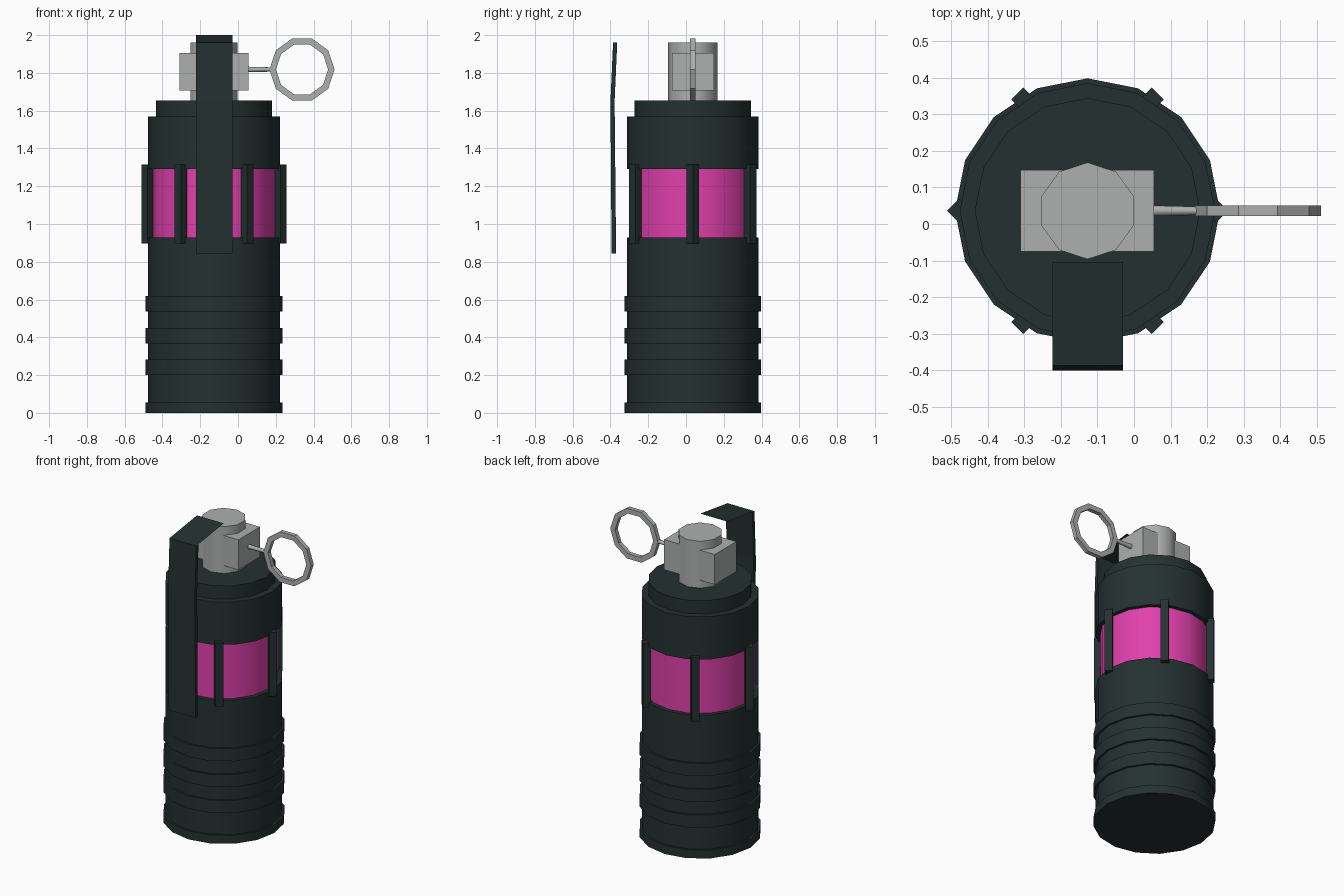
import bpy, bmesh, math
from mathutils import Matrix, Vector

if "Cube" in bpy.data.objects:
    bpy.data.objects.remove(bpy.data.objects["Cube"], do_unlink=True)


def material(name, rgb):
    m = bpy.data.materials.new(name)
    m.use_nodes = True
    m.diffuse_color = (*rgb, 1)
    m.node_tree.nodes["Principled BSDF"].inputs["Base Color"].default_value = (*rgb, 1)
    return m


DARK = material("dark green grey", (0.018, 0.03, 0.03))
PINK = material("magenta", (0.745, 0.051, 0.41))
STEEL = material("light grey", (0.42, 0.43, 0.43))
CX, CY = -0.127, 0.036
RING_Z = 1.818


def finish(name, bm, mat, matrix=Matrix(), smooth=0):
    bmesh.ops.recalc_face_normals(bm, faces=bm.faces)
    mesh = bpy.data.meshes.new(name)
    bm.to_mesh(mesh)
    bm.free()
    mesh.transform(matrix)
    mesh.materials.append(mat)
    obj = bpy.data.objects.new(name, mesh)
    bpy.context.collection.objects.link(obj)
    if smooth:
        bpy.ops.object.select_all(action="DESELECT")
        bpy.context.view_layer.objects.active = obj
        obj.select_set(True)
        bpy.ops.object.shade_smooth_by_angle(angle=math.radians(smooth))
    return obj


def lathe(name, profile, sides, mat, matrix, phase=0, closed=False, smooth=0):
    """Turn (radius, height) points about z; open profiles get flat end caps."""
    bm = bmesh.new()
    loops = []
    for r, z in profile:
        angles = [math.radians(phase) + math.tau * i / sides for i in range(sides)]
        loops.append([bm.verts.new((r * math.cos(a), r * math.sin(a), z)) for a in angles])
    pairs = list(zip(loops, loops[1:]))
    if closed:
        pairs.append((loops[-1], loops[0]))
    else:
        bm.faces.new(loops[0])
        bm.faces.new(loops[-1])
    for a, b in pairs:
        for i in range(sides):
            j = (i + 1) % sides
            bm.faces.new((a[i], a[j], b[j], b[i]))
    return finish(name, bm, mat, matrix, smooth)


def box(name, lo, hi, mat):
    lo, hi = Vector(lo), Vector(hi)
    bm = bmesh.new()
    bmesh.ops.create_cube(bm, size=1)
    return finish(name, bm, mat, Matrix.Translation((lo + hi) / 2) @ Matrix.Diagonal((*(hi - lo), 1)))


def extrude_x(name, points, x0, x1, mat, solid=True):
    """Carry a (y, z) outline across the width."""
    bm = bmesh.new()
    a, b = [[bm.verts.new((x, y, z)) for y, z in points] for x in (x0, x1)]
    n = len(points)
    for i in range(n if solid else n - 1):
        j = (i + 1) % n
        bm.faces.new((a[i], a[j], b[j], b[i]))
    if solid:
        bm.faces.new(a)
        bm.faces.new(b)
    return finish(name, bm, mat)


axis = Matrix.Translation((CX, CY, 0))

# Lower body with foot and three raised bands
R, BAND = 0.349, 0.362
profile = [(BAND, 0), (BAND, 0.055), (R, 0.055)]
for z in (0.2, 0.368, 0.537):
    profile += [(R, z), (BAND, z), (BAND, z + 0.082), (R, z + 0.082)]
profile.append((R, 0.928))
lathe("lower_body", profile, 16, DARK, axis, smooth=30)

# Recessed colour band, upper body and stepped cap
lathe("colour_band", [(0.323, 0.92), (0.323, 1.3)], 16, PINK, axis, smooth=30)
lathe("upper_body", [(R, 1.29), (R, 1.568), (0.308, 1.568), (0.308, 1.655)],
      16, DARK, axis, smooth=30)

# Six square guard ribs around the colour band
for i in range(6):
    a = math.tau * i / 6
    spot = Matrix.Translation((CX + 0.351 * math.cos(a), CY + 0.351 * math.sin(a), 0))
    lathe(f"guard_rib_{i + 1}", [(0.033, 0.898), (0.033, 1.315)], 4, DARK, spot)

# Fuse head
lathe("fuse_post", [(0.132, 1.65), (0.132, 1.96)], 10, STEEL, axis, phase=18, smooth=40)
box("fuse_block", (-0.31, -0.075, 1.708), (0.055, 0.147, 1.904), STEEL)

# Safety lever: bent strip plus thin top sheet
extrude_x("safety_lever",
          [(-0.394, 0.843), (-0.4, 1.65), (-0.386, 1.96),
           (-0.364, 1.96), (-0.378, 1.65), (-0.37, 0.843)], -0.223, -0.03, DARK)
extrude_x("lever_top", [(-0.386, 1.96), (-0.104, 2.0)], -0.223, -0.03, DARK, solid=False)

# Pull pin and ring
along_x = Matrix.Translation((0, CY, RING_Z)) @ Matrix.Rotation(math.pi / 2, 4, "Y")
lathe("pull_pin", [(0.015, 0.04), (0.011, 0.19)], 8, STEEL, along_x, smooth=50)
facing = Matrix.Translation((0.339, CY, RING_Z)) @ Matrix.Rotation(math.pi / 2, 4, "X")
lathe("pull_ring", [(0.172, -0.014), (0.172, 0.014), (0.138, 0.014), (0.138, -0.014)],
      10, STEEL, facing, closed=True)
